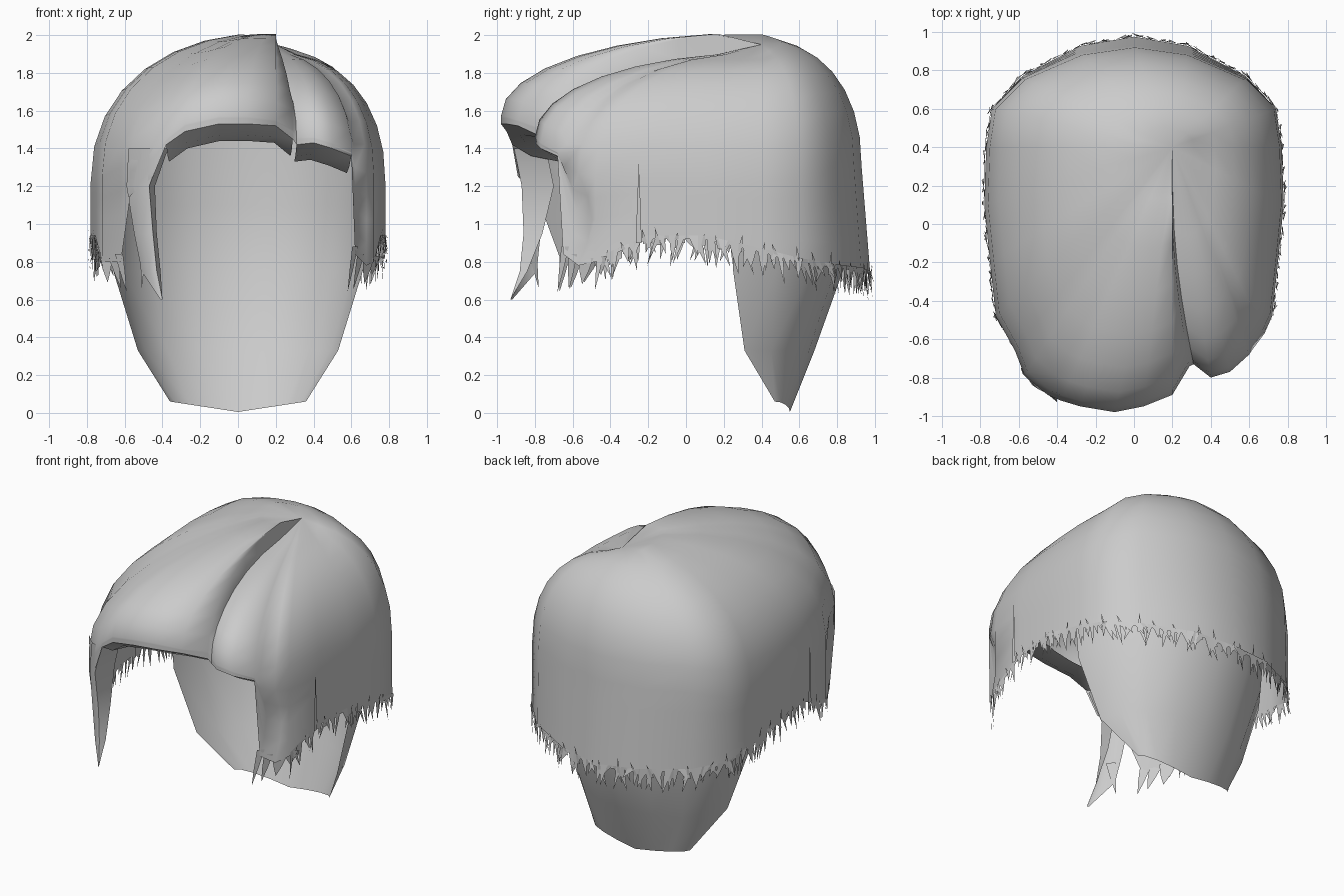
import bpy, bmesh, math, random
from mathutils import Vector

random.seed(4)
cube = bpy.data.objects.get("Cube")
if cube:
    bpy.data.objects.remove(cube, do_unlink=True)

grey = bpy.data.materials.new("hair_grey")
grey.use_nodes = True
colour = (0.6, 0.6, 0.6, 1)
grey.diffuse_color = colour
grey.node_tree.nodes["Principled BSDF"].inputs["Base Color"].default_value = colour


def finish(name, bm, angle=50):
    bmesh.ops.remove_doubles(bm, verts=bm.verts, dist=0.0005)
    mesh = bpy.data.meshes.new(name)
    bm.to_mesh(mesh)
    bm.free()
    obj = bpy.data.objects.new(name, mesh)
    bpy.context.collection.objects.link(obj)
    mesh.materials.append(grey)
    bpy.ops.object.select_all(action='DESELECT')
    obj.select_set(True)
    bpy.context.view_layer.objects.active = obj
    bpy.ops.object.shade_smooth_by_angle(angle=math.radians(angle))


def loft(name, columns, closed=False, angle=50):
    """Skin a row of equally long point columns."""
    bm = bmesh.new()
    grid = [[bm.verts.new(p) for p in col] for col in columns]
    count = len(grid)
    for i in range(count if closed else count - 1):
        a, b = grid[i], grid[(i + 1) % count]
        for j in range(len(a) - 1):
            bm.faces.new((a[j], a[j + 1], b[j + 1], b[j]))
    finish(name, bm, angle)


# Outline columns: x, y, shoulder height, hem height
left_fringe = [(.29, -.74, 1.5, 1.45), (.2, -.89, 1.55, 1.52), (.05, -.95, 1.57, 1.53),
               (-.1, -.98, 1.57, 1.53), (-.28, -.95, 1.53, 1.49), (-.38, -.92, 1.45, 1.42)]
left_lock = [(-.45, -.89, 1.38, 1.25), (-.57, -.79, 1.32, 1.15), (-.62, -.66, 1.3, .8)]
side = [(-.72, -.48, 1.25, .8), (-.75, -.2, 1.25, .92), (-.78, .1, 1.22, .92),
        (-.77, .4, 1.22, .85), (-.74, .6, 1.25, .8), (-.58, .76, 1.3, .77),
        (-.28, .89, 1.3, .75)]
back = [(0, .93, 1.3, .73)]
right_side = [(-x, y, s, b) for x, y, s, b in reversed(side)]
right_lock = [(.68, -.57, 1.27, .78), (.62, -.65, 1.3, .84)]
right_fringe = [(.6, -.68, 1.38, 1.36), (.5, -.77, 1.43, 1.4),
                (.4, -.8, 1.46, 1.43), (.31, -.73, 1.46, 1.42)]
outline = left_fringe + left_lock + side + back + right_side + right_lock + right_fringe
CROWN = Vector((.2, .4, 1.95))
turn = len(left_fringe + left_lock + side)


def ramp(i, start, end):
    return min(1, max(0, (i - start) / (end - start)))


def hair_column(i):
    x, y, shoulder, hem = outline[i]
    lobe = 2.015 - .045 * ramp(i, turn - 4, turn) - .065 * ramp(i, turn, turn + 4)
    power = 2.05 if y < -.6 else 2.22
    parting = i in (0, len(outline) - 1)
    pts = []
    for k in range(9):
        s = math.sin(k / 8 * math.pi / 2)
        fade = min(1, s / .2)
        top = CROWN.z + (lobe - CROWN.z) * fade
        z = shoulder + (top - shoulder) * (1 - min(1, s) ** power) ** (1 / power)
        bend = -.035 * math.sin(math.pi * s) if parting else 0
        pts.append(Vector((CROWN.x + (x - CROWN.x) * s + bend,
                           CROWN.y + (y - CROWN.y) * s, z)))
    flare = max(0, y - .7) * .2
    bow = .07 if y < -.55 and hem < 1 else 0
    for k in range(1, 5):
        t = k / 4
        pts.append(Vector((x, y + flare * t + bow * math.sin(math.pi * t),
                           shoulder + (hem - shoulder) * t)))
    return pts


# Main hair with a stepped side parting
columns = [hair_column(i) for i in range(len(outline))]
loft("hair_cap", columns, closed=True, angle=60)


# Turned-in underside of the fringe
def underside(name, cols):
    strips = []
    for col in cols:
        p = col[-1]
        strips.append([p, p + Vector((-p.x * .02, .1, -.06)),
                       p + Vector((-p.x * .04, .25, -.09))])
    loft(name, strips)


underside("fringe_underside_right", columns[:len(left_fringe)])
underside("fringe_underside_left", columns[-len(right_fringe):])

# Long curled lock on the right temple: height, then inner to outer points
lock_rows = [(1.4, (-.37, -.74), (-.4, -.91), (-.5, -.86), (-.58, -.78)),
             (1.2, (-.44, -.7), (-.47, -.87), (-.53, -.84), (-.59, -.75)),
             (.95, (-.43, -.76), (-.45, -.86), (-.51, -.84), (-.55, -.77)),
             (.75, (-.41, -.84), (-.43, -.88), (-.47, -.87), (-.51, -.79)),
             (.6, (-.4, -.93), (-.4, -.93), (-.41, -.92), (-.41, -.92))]
loft("temple_lock", [[Vector((x, y, z)) for x, y in pts] for z, *pts in lock_rows])

# Tapered sheet of hair over the nape: height, half width, side y, middle y, dip
nape_rows = [(1.45, .69, .27, .84, 0), (1.1, .69, .25, .85, 0), (.75, .66, .25, .83, 0),
             (.33, .53, .31, .68, 0), (.06, .36, .47, .55, .055)]
nape = []
for z, w, edge, mid, dip in nape_rows:
    row = []
    for k in range(9):
        u = k / 4 - 1
        a = math.pi / 2 * u
        row.append(Vector((w * math.sin(a), edge + (mid - edge) * math.cos(a),
                           z - dip * (1 - abs(math.sin(a))))))
    nape.append(row)
loft("nape_hair", nape, angle=60)


# Pointed strands along the hem
def spike(bm, base, along, tip):
    mid = base.lerp(tip, .5)
    a, b = bm.verts.new(base - along), bm.verts.new(base + along)
    c, d = bm.verts.new(mid + along * .6), bm.verts.new(mid - along * .6)
    e = bm.verts.new(tip)
    bm.faces.new((a, b, c, d))
    bm.faces.new((d, c, e))


tufts = bmesh.new()
first = len(left_fringe + left_lock)
last = first + len(side) * 2 + 1
for i in range(first, last - 1):
    p, q = columns[i][-1], columns[i + 1][-1]
    along = (q - p).normalized()
    outward = Vector((p.x + q.x, p.y + q.y, 0)).normalized()
    steps = int((q - p).length / .028)
    for k in range(steps):
        base = p.lerp(q, (k + random.random()) / steps) + outward * .004
        base.z += .02
        drop = Vector((0, 0, -random.uniform(.06, .17)))
        spike(tufts, base, along * random.uniform(.014, .026),
              base + drop + along * random.uniform(-.06, .06) + outward * random.uniform(-.01, .015))
        if k % 4 == 0:
            spike(tufts, base + drop * .4, along * .012,
                  base + along * random.uniform(-.04, .04) + outward * .01
                  + Vector((0, 0, random.uniform(.01, .07))))
finish("hem_tufts", tufts)

# Long pointed locks in front of the ears: base, tip, half width
locks = [((-.5, -.82, .9), (-.51, -.78, .66), .03), ((-.63, -.64, .84), (-.59, -.67, .64), .035),
         ((-.66, -.58, .82), (-.62, -.61, .66), .04), ((-.7, -.5, .83), (-.69, -.54, .69), .06),
         ((.62, -.64, .88), (.58, -.68, .64), .025), ((.65, -.6, .84), (.61, -.62, .65), .03),
         ((.69, -.53, .82), (.67, -.55, .68), .05), ((.72, -.46, .83), (.71, -.45, .73), .05)]
bm = bmesh.new()
for base, tip, width in locks:
    base, tip = Vector(base), Vector(tip)
    along = Vector((math.copysign(.6, -base.x), -.8, 0))
    spike(bm, base, along * width, tip)
finish("front_locks", bm)

# Fine loose strands lying on the sides
bm = bmesh.new()
for sign in (-1, 1):
    for y, top in ((-.25, 1.32), (-.02, 1.26)):
        x = sign * (.765 + .1 * min(0, y + .2))
        spike(bm, Vector((x, y, .9)), Vector((0, .015, 0)), Vector((x, y, top)))
finish("loose_strands", bm)
